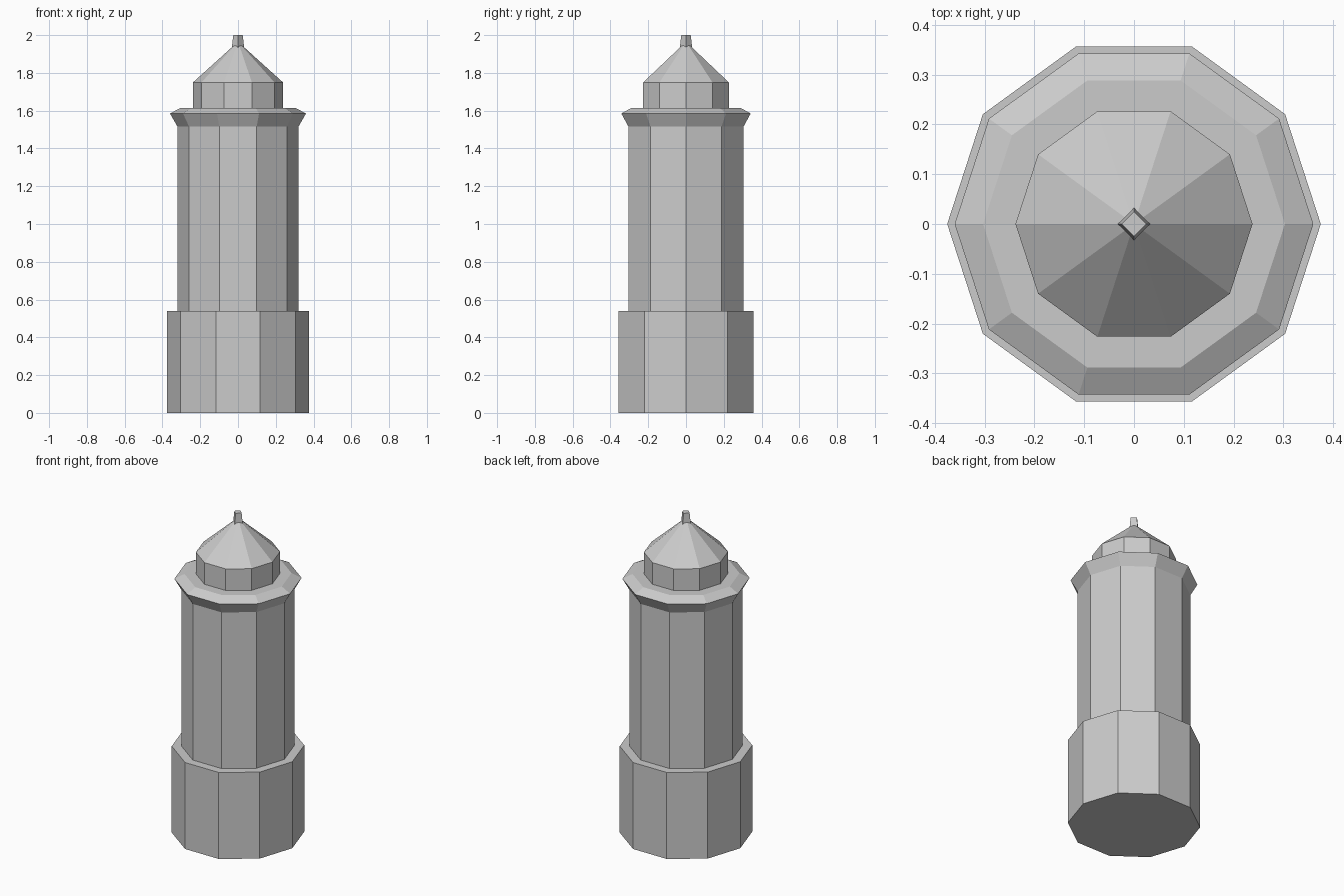
import bpy
import bmesh
from math import cos, sin, tau

cube = bpy.data.objects.get("Cube")
if cube:
    bpy.data.objects.remove(cube, do_unlink=True)

# One plain stone colour
stone = bpy.data.materials.new("stone_grey")
stone.use_nodes = True
grey = (0.6, 0.6, 0.6, 1)
stone.diffuse_color = grey
stone.node_tree.nodes["Principled BSDF"].inputs["Base Color"].default_value = grey


def turned_part(name, profile, sides=10):
    """Stack flat-sided rings of (radius, height); a zero radius makes a tip."""
    bm = bmesh.new()
    rings = []
    for radius, z in profile:
        count = sides if radius else 1
        rings.append([bm.verts.new((radius * cos(tau * i / sides),
                                    radius * sin(tau * i / sides), z))
                      for i in range(count)])
    for low, high in zip(rings, rings[1:]):
        for i in range(sides):
            j = (i + 1) % sides
            if len(high) == 1:
                bm.faces.new((low[i], low[j], high[0]))
            else:
                bm.faces.new((low[i], low[j], high[j], high[i]))
    bm.faces.new(rings[0][::-1])
    if len(rings[-1]) > 1:
        bm.faces.new(rings[-1])
    mesh = bpy.data.meshes.new(name)
    bm.to_mesh(mesh)
    bm.free()
    mesh.materials.append(stone)
    obj = bpy.data.objects.new(name, mesh)
    bpy.context.collection.objects.link(obj)
    return obj


# Tower from the ground up
turned_part("base", [(0.375, 0), (0.375, 0.54)])
turned_part("shaft", [(0.32, 0.54), (0.32, 1.515)])
turned_part("gallery", [(0.32, 1.515), (0.36, 1.585), (0.303, 1.615)])
turned_part("lantern", [(0.238, 1.615), (0.238, 1.75)])
turned_part("roof", [(0.238, 1.75), (0, 1.965)])
turned_part("finial", [(0.033, 1.93), (0.025, 2.0)], sides=4)
